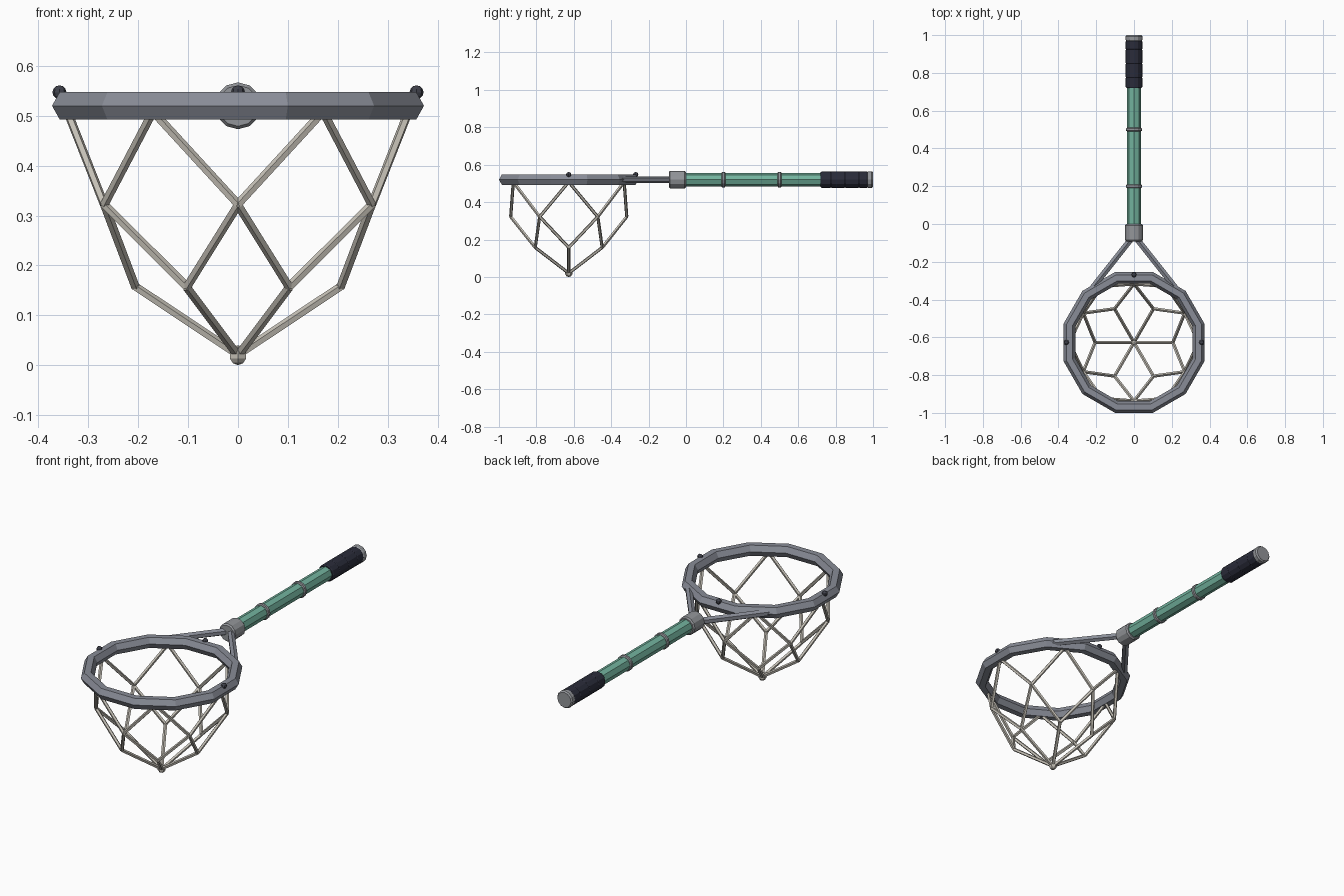
import bpy, bmesh, math
from mathutils import Vector, Matrix

if "Cube" in bpy.data.objects:
    bpy.data.objects.remove(bpy.data.objects["Cube"])


def material(name, rgb):
    m = bpy.data.materials.new(name)
    m.diffuse_color = (*rgb, 1)
    m.use_nodes = True
    m.node_tree.nodes["Principled BSDF"].inputs["Base Color"].default_value = m.diffuse_color
    return m


METAL = material("hoop grey metal", (0.25, 0.265, 0.31))
FITTING = material("fitting grey", (0.29, 0.30, 0.32))
GREEN = material("handle green", (0.17, 0.45, 0.34))
GRIP = material("dark grip", (0.023, 0.025, 0.042))
CORD = material("net cord", (0.56, 0.53, 0.47))
KNOT = material("dark knot", (0.05, 0.053, 0.07))

CY, CZ = -0.627, 0.52          # hoop centre, and height of hoop and handle
HOOP_R, TUBE_R = 0.354, 0.032


def finish(name, bm, mat):
    bmesh.ops.recalc_face_normals(bm, faces=bm.faces)
    me = bpy.data.meshes.new(name)
    bm.to_mesh(me)
    bm.free()
    me.materials.append(mat)
    ob = bpy.data.objects.new(name, me)
    bpy.context.collection.objects.link(ob)
    return ob


def rod(bm, a, b, r, sides):
    a, b = Vector(a), Vector(b)
    d = b - a
    mat = Matrix.Translation((a + b) / 2) @ d.to_track_quat('Z', 'Y').to_matrix().to_4x4()
    bmesh.ops.create_cone(bm, cap_ends=True, segments=sides, radius1=r, radius2=r,
                          depth=d.length, matrix=mat)


def turned(name, profile, sides, mat):
    """Closed solid turned about the handle axis; profile is (y, radius)."""
    bm = bmesh.new()
    rings = []
    for y, r in profile:
        rings.append([bm.verts.new((r * math.cos(t), y, CZ + r * math.sin(t)))
                      for t in (2 * math.pi * i / sides for i in range(sides))])
    for p, q in zip(rings, rings[1:]):
        for i in range(sides):
            j = (i + 1) % sides
            bm.faces.new((p[i], p[j], q[j], q[i]))
    bm.faces.new(rings[0])
    bm.faces.new(rings[-1])
    return finish(name, bm, mat)


def around(angle, r, z):
    t = math.radians(angle)
    return Vector((r * math.cos(t), CY + r * math.sin(t), z))


# Hoop: twelve straight lengths of hexagonal tube
bm = bmesh.new()
sections = []
for k in range(12):
    ring = []
    for s in range(6):
        a = math.radians(60 * s)
        ring.append(bm.verts.new(around(15 + 30 * k, HOOP_R + TUBE_R * math.cos(a),
                                        CZ + TUBE_R * math.sin(a))))
    sections.append(ring)
for k in range(12):
    p, q = sections[k], sections[(k + 1) % 12]
    for s in range(6):
        t = (s + 1) % 6
        bm.faces.new((p[s], p[t], q[t], q[s]))
finish("hoop", bm, METAL)

# Fork arms joining hoop to handle
for side, label in ((-1, "left"), (1, "right")):
    bm = bmesh.new()
    rod(bm, (side * 0.008, -0.07, CZ), around(90 - 45 * side, HOOP_R, CZ), 0.018, 6)
    finish("fork_arm_" + label, bm, METAL)

# Net: staggered diamonds that gather at the bottom
bm = bmesh.new()
bottom = Vector((0, CY, 0.02))
for k in range(6):
    a = 60 * k
    top = around(a, HOOP_R * math.cos(math.radians(15)), CZ - 0.012)
    low = around(a, 0.206, 0.157)
    for turn in (-30, 30):
        mid = around(a + turn, 0.31, 0.322)
        rod(bm, top, mid, 0.009, 5)
        rod(bm, mid, low, 0.009, 5)
    rod(bm, low, bottom, 0.009, 5)
finish("net", bm, CORD)

bm = bmesh.new()
bmesh.ops.create_uvsphere(bm, u_segments=6, v_segments=5, radius=0.02,
                          matrix=Matrix.Translation((0, CY, 0.02)))
finish("net_bottom_knot", bm, CORD)

# Dark knots on top of the hoop
for a, label in ((0, "right"), (90, "back"), (180, "left")):
    bm = bmesh.new()
    bmesh.ops.create_uvsphere(bm, u_segments=8, v_segments=6, radius=0.014,
                              matrix=Matrix.Translation(around(a, 0.358, CZ + 0.027)))
    finish("hoop_knot_" + label, bm, KNOT)

# Handle, from the ferrule back to the end cap
turned("ferrule", [(-0.092, 0.041), (-0.085, 0.047), (-0.007, 0.047), (0.0, 0.041)], 12, FITTING)
turned("handle_pole", [(-0.02, 0.036), (0.75, 0.036)], 8, GREEN)
for i, y in enumerate((0.2, 0.5)):
    turned(f"pole_band_{i + 1}", [(y - 0.01, 0.037), (y - 0.006, 0.042),
                                  (y + 0.006, 0.042), (y + 0.01, 0.037)], 12, FITTING)
grip = [(0.72, 0.04), (0.726, 0.044)]
for y in (0.775, 0.85, 0.925):      # shallow grooves
    grip += [(y - 0.003, 0.044), (y, 0.042), (y + 0.003, 0.044)]
grip += [(0.966, 0.044), (0.972, 0.04)]
turned("grip", grip, 12, GRIP)
turned("end_cap", [(0.968, 0.04), (0.975, 0.045), (0.993, 0.045), (1.0, 0.039)], 12, FITTING)
